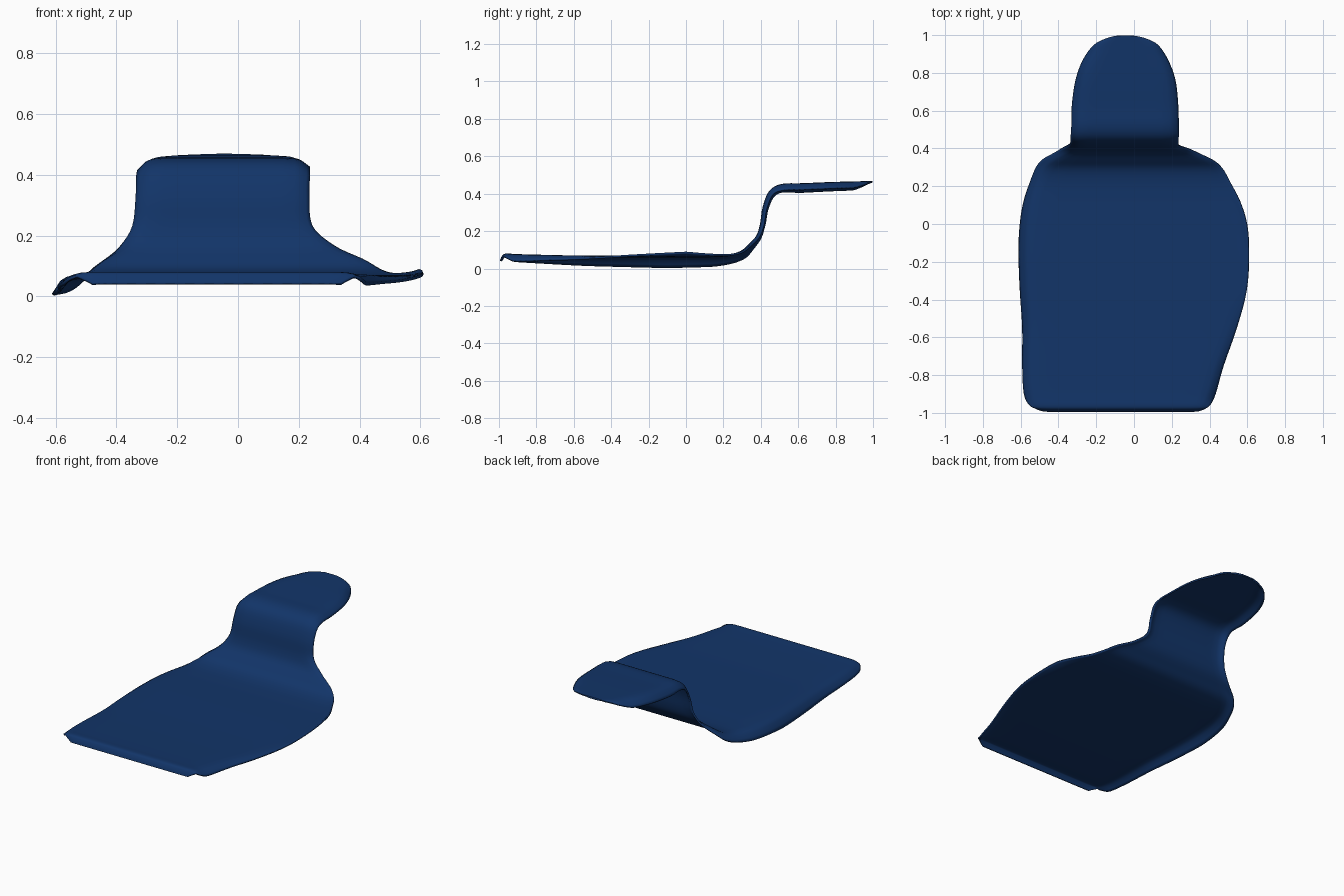
import bpy
import bmesh
from mathutils import Vector

if "Cube" in bpy.data.objects:
    bpy.data.objects.remove(bpy.data.objects["Cube"])

# Profile stations along the seat: y, z, left x, right x
STATIONS = [
    (-0.995, 0.042, -0.48, 0.34), (-0.985, 0.065, -0.52, 0.375),
    (-0.965, 0.08, -0.55, 0.40), (-0.90, 0.077, -0.583, 0.432),
    (-0.75, 0.073, -0.592, 0.475), (-0.55, 0.069, -0.592, 0.545),
    (-0.35, 0.069, -0.605, 0.597), (-0.15, 0.07, -0.612, 0.607),
    (0.0, 0.07, -0.605, 0.595), (0.12, 0.07, -0.585, 0.56),
    (0.22, 0.075, -0.55, 0.51), (0.29, 0.093, -0.515, 0.47),
    (0.335, 0.13, -0.46, 0.41), (0.375, 0.175, -0.39, 0.315),
    (0.395, 0.235, -0.348, 0.245), (0.41, 0.33, -0.337, 0.235),
    (0.445, 0.415, -0.335, 0.237), (0.51, 0.452, -0.332, 0.237),
    (0.62, 0.456, -0.33, 0.235), (0.76, 0.462, -0.31, 0.22),
    (0.87, 0.465, -0.27, 0.18), (0.95, 0.467, -0.21, 0.125),
    (0.985, 0.468, -0.14, 0.055), (0.997, 0.469, -0.09, 0.0),
]
# Depth of the rolled edge along y (negative flares upward)
LEFT_ROLL = [(-1, 0), (-0.92, 0.035), (-0.5, 0.05), (-0.1, 0.063), (0.15, 0.055),
             (0.3, 0.04), (0.39, 0.02), (0.45, 0.035), (0.6, 0.045), (0.9, 0.042), (1, 0)]
RIGHT_ROLL = [(-1, 0), (-0.92, 0.035), (-0.6, 0.015), (-0.3, -0.005), (0, -0.02),
              (0.25, 0.0), (0.4, 0.015), (0.5, 0.03), (0.9, 0.03), (1, 0)]
EDGE = [(0, 1), (0.012, 0.7), (0.028, 0.3), (0.05, 0.08), (0.09, 0)]
INNER = 9


def lookup(table, y):
    for (a, va), (b, vb) in zip(table, table[1:]):
        if y <= b:
            return va + (vb - va) * max(0, (y - a) / (b - a))
    return table[-1][1]


def spline(points, steps):
    pts = [Vector(p) for p in points]
    pts = [pts[0]] + pts + [pts[-1]]
    out = []
    for p0, p1, p2, p3 in zip(pts, pts[1:], pts[2:], pts[3:]):
        for i in range(steps):
            t = i / steps
            out.append(0.5 * (2 * p1 + (p2 - p0) * t + (2 * p0 - 5 * p1 + 4 * p2 - p3) * t * t
                              + (3 * p1 - p0 - 3 * p2 + p3) * t ** 3))
    return out + [pts[-1]]


# Fabric sheet lofted along the profile with rolled edges
rows = spline(STATIONS, 4)
bm = bmesh.new()
grid = []
for i, (y, z, xl, xr) in enumerate(rows):
    a, b = rows[max(i - 1, 0)], rows[min(i + 1, len(rows) - 1)]
    tangent = Vector((0, b[0] - a[0], b[1] - a[1])).normalized()
    down = Vector((0, tangent.z, -tangent.y))
    fit = min(1, (xr - xl) / 0.4)
    left = [(xl + d * fit, f * lookup(LEFT_ROLL, y)) for d, f in EDGE]
    right = [(xr - d * fit, f * lookup(RIGHT_ROLL, y)) for d, f in reversed(EDGE)]
    x0, x1 = left[-1][0], right[0][0]
    middle = [(x0 + (x1 - x0) * k / (INNER + 1), 0) for k in range(1, INNER + 1)]
    grid.append([bm.verts.new(Vector((x, y, z)) + down * drop)
                 for x, drop in left + middle + right])
for r0, r1 in zip(grid, grid[1:]):
    for k in range(len(r0) - 1):
        bm.faces.new((r0[k], r0[k + 1], r1[k + 1], r1[k]))
mesh = bpy.data.meshes.new("seat_cover")
bm.to_mesh(mesh)
bm.free()
cover = bpy.data.objects.new("seat_cover", mesh)
bpy.context.collection.objects.link(cover)

# Cloth thickness
solid = cover.modifiers.new("thickness", "SOLIDIFY")
solid.thickness = 0.01
solid.offset = -1

# Navy fabric
navy = bpy.data.materials.new("navy_fabric")
navy.diffuse_color = (0.006, 0.035, 0.14, 1)
navy.use_nodes = True
navy.node_tree.nodes["Principled BSDF"].inputs["Base Color"].default_value = navy.diffuse_color
mesh.materials.append(navy)

bpy.context.view_layer.objects.active = cover
cover.select_set(True)
bpy.ops.object.shade_smooth_by_angle(angle=0.7)
